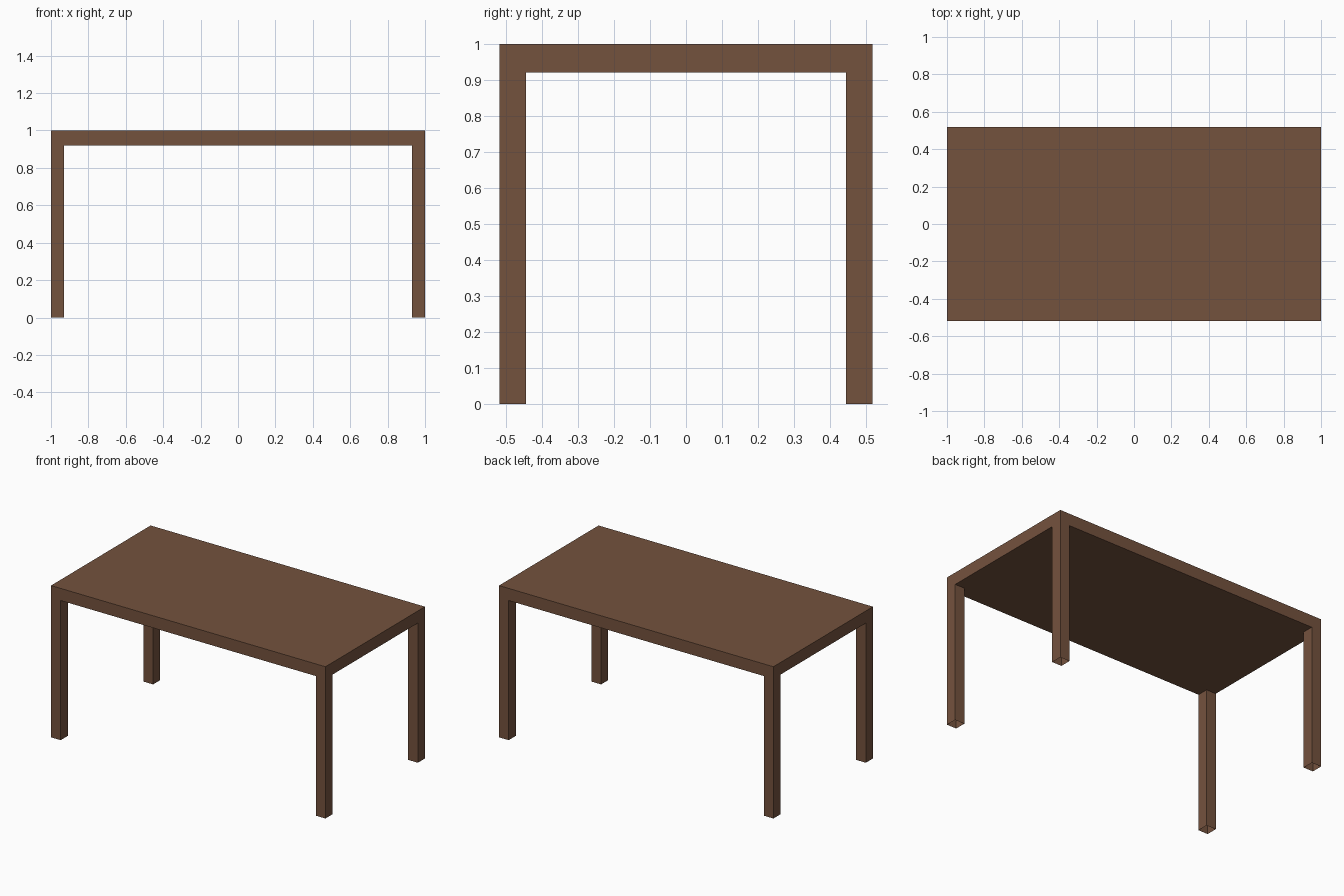
import bpy, bmesh
from mathutils import Matrix, Vector

if "Cube" in bpy.data.objects:
    bpy.data.objects.remove(bpy.data.objects["Cube"])

HALF_X, HALF_Y = 1.0, 0.518
HEIGHT, SLAB = 1.0, 0.08
LEG_X, LEG_Y = 0.07, 0.074

wood = bpy.data.materials.new("brown wood")
wood.diffuse_color = (0.175, 0.085, 0.048, 1.0)
wood.use_nodes = True
wood.node_tree.nodes["Principled BSDF"].inputs["Base Color"].default_value = wood.diffuse_color


def box(name, lo, hi, open_ends=False):
    """Axis-aligned box between two corners, optionally without top and bottom."""
    lo, hi = Vector(lo), Vector(hi)
    bm = bmesh.new()
    bmesh.ops.create_cube(bm, size=1.0, matrix=Matrix.LocRotScale((lo + hi) / 2, None, hi - lo))
    bm.normal_update()
    if open_ends:
        ends = [f for f in bm.faces if abs(f.normal.z) > 0.9]
        bmesh.ops.delete(bm, geom=ends, context='FACES_ONLY')
    mesh = bpy.data.meshes.new(name)
    bm.to_mesh(mesh)
    bm.free()
    mesh.materials.append(wood)
    obj = bpy.data.objects.new(name, mesh)
    bpy.context.collection.objects.link(obj)
    return obj


# Table top slab
box("table_top", (-HALF_X, -HALF_Y, HEIGHT - SLAB), (HALF_X, HALF_Y, HEIGHT))

# Four hollow legs, flush with the corners of the top
for side, sx in (("left", -1), ("right", 1)):
    for end, sy in (("front", -1), ("back", 1)):
        xs = sorted((sx * HALF_X, sx * (HALF_X - LEG_X)))
        ys = sorted((sy * HALF_Y, sy * (HALF_Y - LEG_Y)))
        box(f"{end}_{side}_leg", (xs[0], ys[0], 0), (xs[1], ys[1], HEIGHT - SLAB), open_ends=True)
